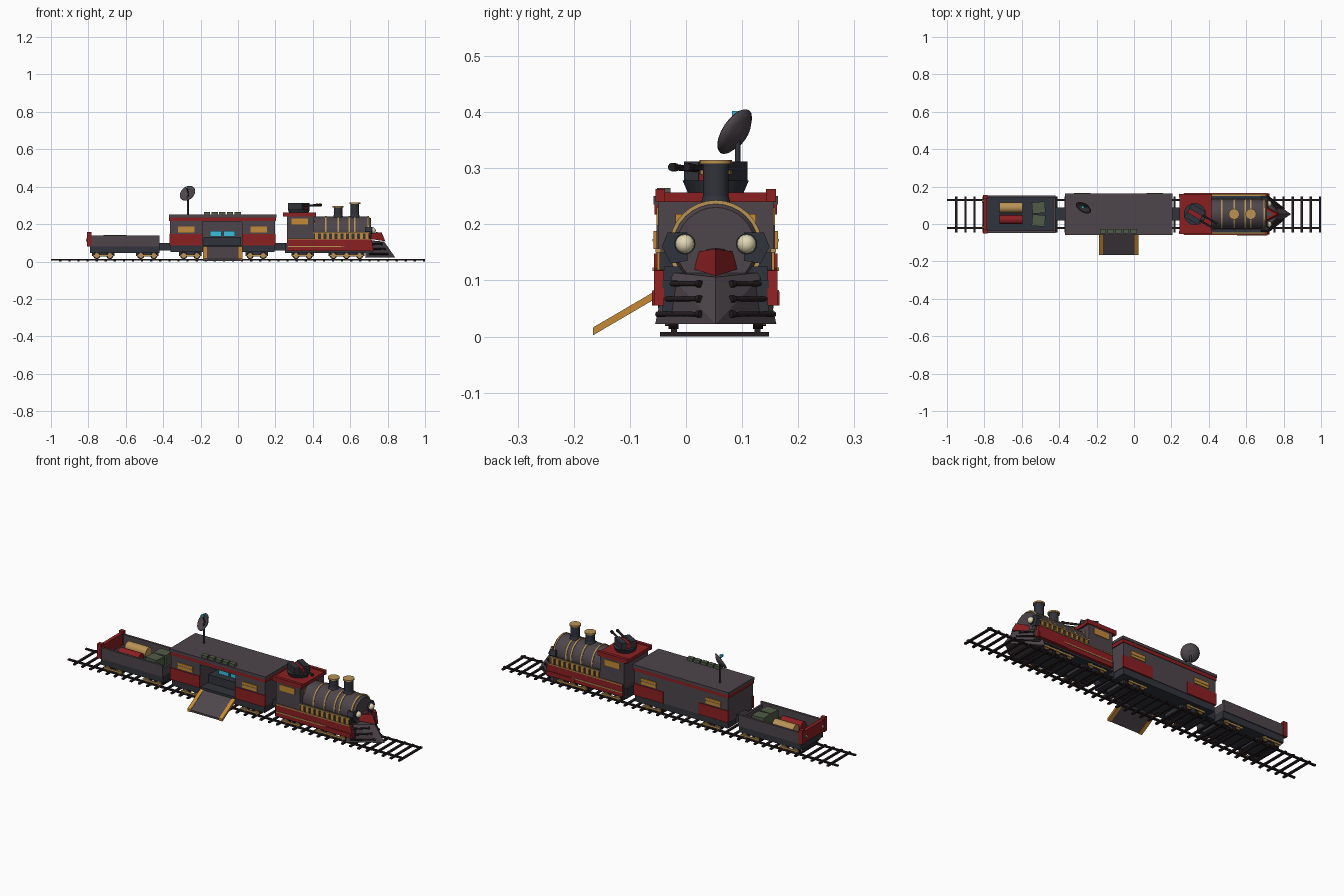
import bpy, bmesh, math
from mathutils import Vector, Matrix

if "Cube" in bpy.data.objects:
    bpy.data.objects.remove(bpy.data.objects["Cube"])

CY = 0.053  # centreline of the train
SIDES = ((-1, "right"), (1, "left"))


def material(name, *rgb):
    m = bpy.data.materials.new(name)
    m.use_nodes = True
    m.diffuse_color = (*rgb, 1)
    m.node_tree.nodes["Principled BSDF"].inputs["Base Color"].default_value = (*rgb, 1)
    return m


GREY = material("warm grey steel", .075, .06, .07)
DARK = material("dark slate", .03, .033, .043)
BLACK = material("soot black", .018, .012, .014)
RED = material("deep red", .26, .014, .016)
GOLD = material("brass", .48, .29, .09)
AMBER = material("amber", .56, .25, .035)
CREAM = material("lamp cream", .75, .68, .45)
CYAN = material("screen cyan", .04, .52, .72)
GREEN = material("olive green", .08, .105, .065)


def finish(name, bm, mat, smooth=False):
    bmesh.ops.recalc_face_normals(bm, faces=bm.faces)
    for f in bm.faces:
        f.smooth = smooth and len(f.verts) <= 4
    me = bpy.data.meshes.new(name)
    bm.to_mesh(me)
    bm.free()
    me.materials.append(mat)
    ob = bpy.data.objects.new(name, me)
    bpy.context.collection.objects.link(ob)
    return ob


def box(name, mat, xs, ys, zs, turn=None):
    """Box from its limits; turn is an optional rotation about its centre."""
    bm = bmesh.new()
    lim = (xs, ys, zs)
    size = [b - a for a, b in lim]
    mid = Vector([(a + b) / 2 for a, b in lim])
    m = Matrix.Translation(mid) @ (turn or Matrix()) @ Matrix.Diagonal((*size, 1))
    bmesh.ops.create_cube(bm, size=1, matrix=m)
    return finish(name, bm, mat)


def rod(name, mat, a, b, r1, r2=None, n=16):
    """Cylinder or cone from point a to point b."""
    a, b = Vector(a), Vector(b)
    bm = bmesh.new()
    m = Matrix.Translation((a + b) / 2) @ (b - a).to_track_quat('Z', 'Y').to_matrix().to_4x4()
    bmesh.ops.create_cone(bm, cap_ends=True, segments=n, radius1=r1,
                          radius2=r1 if r2 is None else r2, depth=(b - a).length, matrix=m)
    return finish(name, bm, mat, True)


def hull(name, mat, points):
    bm = bmesh.new()
    for p in points:
        bm.verts.new(p)
    bmesh.ops.convex_hull(bm, input=bm.verts)
    return finish(name, bm, mat)


def wide(half):
    return (CY - half, CY + half)


def side(s, a, b):
    """Y limits between two distances from the centreline on one side."""
    return tuple(sorted((CY + s * a, CY + s * b)))


# Track
for s, label in SIDES:
    box(f"rail_{label}", BLACK, (-1, 1), side(s, .069, .08), (.006, .014))
for i in range(41):
    x = -.95 + i * .0486
    box("sleeper", BLACK, (x - .006, x + .006), (-.046, .148), (0, .008))


# Bogies: wheels with brass hubs and a side bar
def bogie(xs):
    for s, label in SIDES:
        for x in xs:
            rod(f"wheel_{label}", BLACK, (x, CY + s * .066, .032), (x, CY + s * .084, .032), .019)
            rod(f"wheel_hub_{label}", GOLD, (x, CY + s * .084, .032), (x, CY + s * .09, .032), .013)
        box(f"bogie_bar_{label}", GOLD, (xs[0] - .02, xs[-1] + .02), side(s, .09, .096), (.027, .037))
    for x in xs:
        rod("axle", BLACK, (x, CY - .07, .032), (x, CY + .07, .032), .006, n=8)
    box("bogie_frame", DARK, (xs[0] - .025, xs[-1] + .025), wide(.06), (.03, .055))


for centre in (-.72, -.485, -.255, .1, .345):
    bogie((centre - .035, centre + .035))
bogie((.51, .58, .65))

# Couplings
for x0, x1 in ((-.43, -.36), (.19, .27)):
    box("coupling", DARK, (x0, x1), wide(.035), (.06, .1))

# Cargo wagon
box("wagon_base", DARK, (-.79, -.42), wide(.095), (.045, .085))
for s, label in SIDES:
    box(f"wagon_wall_{label}", GREY, (-.79, -.42), side(s, .088, .1), (.08, .14))
box("wagon_front_wall", GREY, (-.432, -.42), wide(.09), (.08, .125))
box("wagon_tail_board", RED, (-.805, -.785), wide(.102), (.085, .147))
for s, label in SIDES:
    box(f"tail_post_{label}", RED, (-.807, -.783), side(s, .082, .103), (.08, .158))
    rod(f"tail_lamp_{label}", GOLD, (-.812, CY + s * .07, .115), (-.805, CY + s * .07, .115), .008)
rod("brass_barrel", GOLD, (-.72, CY + .035, .113), (-.595, CY + .035, .113), .028, n=12)
rod("red_barrel", RED, (-.72, CY - .03, .109), (-.595, CY - .03, .109), .024, n=12)
for s, label in SIDES:
    box(f"crate_{label}", GREEN, (-.545, -.475), side(s, .004, .065), (.085, .14),
        Matrix.Rotation(s * .08, 4, 'Z'))

# Command carriage: two solid ends around an open bay
box("carriage_base", DARK, (-.36, .195), wide(.103), (.05, .088))
for x0, x1 in ((-.363, -.19), (.022, .198)):
    box("carriage_end", GREY, (x0, x1), wide(.106), (.085, .225))
    for s, label in SIDES:
        xa, xb = (x0 - .003, x1) if x0 < -.2 else (x0, x1 + .003)
        box(f"red_panel_{label}", RED, (xa, xb), side(s, .1, .11), (.085, .148))
        mid = (x0 + x1) / 2
        box(f"carriage_window_{label}", AMBER, (mid - .044, mid + .044), side(s, .104, .111), (.156, .188))
        box(f"window_bar_{label}", GOLD, (mid - .044, mid + .044), side(s, .11, .113), (.169, .174))
box("bay_back_wall", GREY, (-.19, .022), (CY + .05, CY + .106), (.085, .225))
box("bay_lintel", GREY, (-.19, .022), (CY - .106, CY - .09), (.21, .225))
box("bay_desk", DARK, (-.185, .017), (CY - .04, CY + .05), (.085, .132))
for x in (-.12, -.047):
    box("bay_screen", CYAN, (x - .031, x + .031), (CY - .005, CY + .003), (.133, .164))
box("carriage_red_trim", RED, (-.368, .203), wide(.109), (.217, .235))
box("carriage_roof", GREY, (-.37, .205), wide(.111), (.235, .25))
for i in range(5):
    x = -.166 + i * .041
    box("roof_locker", GREEN, (x - .017, x + .017), (-.052, -.028), (.25, .265))

# Loading ramp
for name, mat, xs, h in (("ramp", GREY, (-.184, .02), 0), ("ramp_edge_right", AMBER, (-.187, -.167), .002),
                         ("ramp_edge_left", AMBER, (.003, .023), .002)):
    hull(name, mat, [(x, y, z + dz) for x in xs for y, z in ((-.166, .008), (-.055, .073))
                     for dz in (-.004 - h, .006 + h)])

# Satellite dish
normal = Vector((-.45, -.75, .5)).normalized()
dish = Vector((-.268, .09, .363))
rod("dish_pole", DARK, (-.268, .092, .25), (-.268, .092, .355), .005, n=8)
bm = bmesh.new()
rings = []
for r, d in ((.046, .004), (.032, -.006), (.016, -.012)):
    rings.append(bmesh.ops.create_circle(bm, segments=20, radius=r,
                 matrix=Matrix.Translation((0, 0, d)))["verts"])
for a, b in zip(rings, rings[1:]):
    for i in range(20):
        j = (i + 1) % 20
        bm.faces.new((a[i], a[j], b[j], b[i]))
bm.faces.new(rings[-1])
bm.transform(Matrix.Translation(dish) @ normal.to_track_quat('Z', 'Y').to_matrix().to_4x4())
finish("dish", bm, GREY, True).modifiers.new("thickness", 'SOLIDIFY').thickness = .003
tip = Vector((-.275, .089, .397))
rod("dish_feed_arm", DARK, dish - normal * .01, tip, .003, n=6)
box("dish_receiver", CYAN, (tip.x - .007, tip.x + .007), (tip.y - .007, tip.y + .007), (.392, .402))

# Locomotive frame, skirts and cab
box("engine_base", DARK, (.25, .72), wide(.095), (.045, .1))
box("boiler_bed", DARK, (.4, .705), wide(.092), (.09, .125))
box("cab", GREY, (.262, .405), wide(.103), (.06, .242))
box("cab_roof", RED, (.243, .415), wide(.106), (.24, .257))
for s, label in SIDES:
    box(f"roof_rim_{label}", RED, (.24, .418), side(s, .09, .107), (.24, .263))
    hull(f"skirt_{label}", RED, [(x, CY + s * d, z) for x, z in
         ((.265, .055), (.265, .122), (.715, .118), (.725, .055)) for d in (.092, .11)])
    box(f"skirt_bulge_{label}", RED, (.55, .715), side(s, .1, .114), (.055, .08))
    for z, x1 in ((.077, .57), (.117, .71)):
        box(f"skirt_stripe_{label}", GOLD, (.268, x1), side(s, .109, .113), (z, z + .006))
    box(f"cab_window_{label}", AMBER, (.285, .375), side(s, .1, .106), (.198, .23))
    box(f"cab_front_window_{label}", AMBER, (.4, .409), side(s, .05, .072), (.195, .218))
    # Brass gallery beside the boiler
    box(f"gallery_{label}", DARK, (.405, .7), side(s, .07, .1), (.118, .15))
    box(f"gallery_rail_{label}", GOLD, (.405, .705), side(s, .098, .107), (.15, .157))
    for i in range(10):
        x = .42 + i * .03
        box(f"gallery_bar_{label}", AMBER, (x - .007, x + .007), side(s, .098, .105), (.118, .152))

# Boiler, bands and smokestacks
rod("boiler", GREY, (.4, CY, .16), (.7, CY, .16), .08, n=32)
for x in (.47, .535, .595, .625, .697):
    rod("boiler_band", GOLD, (x - .004, CY, .16), (x + .004, CY, .16), .083, n=32)
rod("boiler_front", GREY, (.698, CY, .16), (.712, CY, .16), .078, .07, n=32)
for x, top in ((.535, .297), (.625, .315)):
    rod("stack_foot", DARK, (x, CY, .225), (x, CY, .25), .03, .023)
    rod("smokestack", DARK, (x, CY, .23), (x, CY, top - .006), .023)
    rod("stack_cap", GOLD, (x, CY, top - .008), (x, CY, top), .029)

# Headlights
for s, label in SIDES:
    y = CY + s * .055
    hull(f"lamp_housing_{label}", DARK, [(x, CY + s * d, z) for x in (.68, .715) for d, z in
         ((.05, .135), (.08, .13), (.096, .16), (.086, .185), (.05, .185))])
    rod(f"lamp_ring_{label}", DARK, (.705, y, .165), (.72, y, .165), .019)
    bm = bmesh.new()
    bmesh.ops.create_uvsphere(bm, u_segments=16, v_segments=8, radius=.017,
                              matrix=Matrix.Translation((.72, y, .165)))
    finish(f"headlight_{label}", bm, CREAM, True)


# Plough, red snout and side spikes
def wedge(name, mat, *levels):
    points = []
    for z, back, tip_x, half, tip_z in levels:
        points += [(tip_x, CY, tip_z)] + [(back, CY + s * half, z) for s in (-1, 1)]
    return hull(name, mat, points)


wedge("plough", GREY, (.022, .68, .84, .108, .022), (.115, .69, .782, .088, .106))
wedge("snout", RED, (.123, .69, .788, .049, .108), (.15, .69, .768, .041, .156))
wedge("snout_inset", GREY, (.151, .69, .745, .028, .155), (.153, .69, .745, .028, .158))
for s, label in SIDES:
    for z in (.04, .067, .094):
        k = (.1 - z) * .6
        a, b = (.69 + k * .4, CY + s * .104, z), (.76 + k, CY + s * .033, z)
        rod(f"spike_{label}", BLACK, a, b, .005, .004, n=8)
        rod(f"spike_end_{label}", BLACK, b, (b[0] + .006, b[1] - s * .006, z), .0065, n=8)

# Roof turret with twin guns
centre = Vector((.325, CY, 0))
aim = Matrix.Rotation(math.radians(-30), 4, 'Z')
rod("turret_ring", DARK, (.325, CY, .257), (.325, CY, .278), .05, .059, n=20)
for s, label in SIDES:
    y = s * .026
    c = centre + aim @ Vector((0, y, 0))
    box(f"gun_body_{label}", DARK, (c.x - .042, c.x + .042), (c.y - .015, c.y + .015), (.275, .312), aim)
    a = centre + aim @ Vector((.035, y * .6, .298))
    b = centre + aim @ Vector((.13, y * .6, .302))
    rod(f"gun_barrel_{label}", BLACK, a, b, .0055, n=10)
    rod(f"gun_muzzle_{label}", BLACK, b - (b - a) * .15, b, .0075, n=10)
box("turret_core", RED, (.325 - .04, .325 + .04), (CY - .011, CY + .011), (.275, .302), aim)
